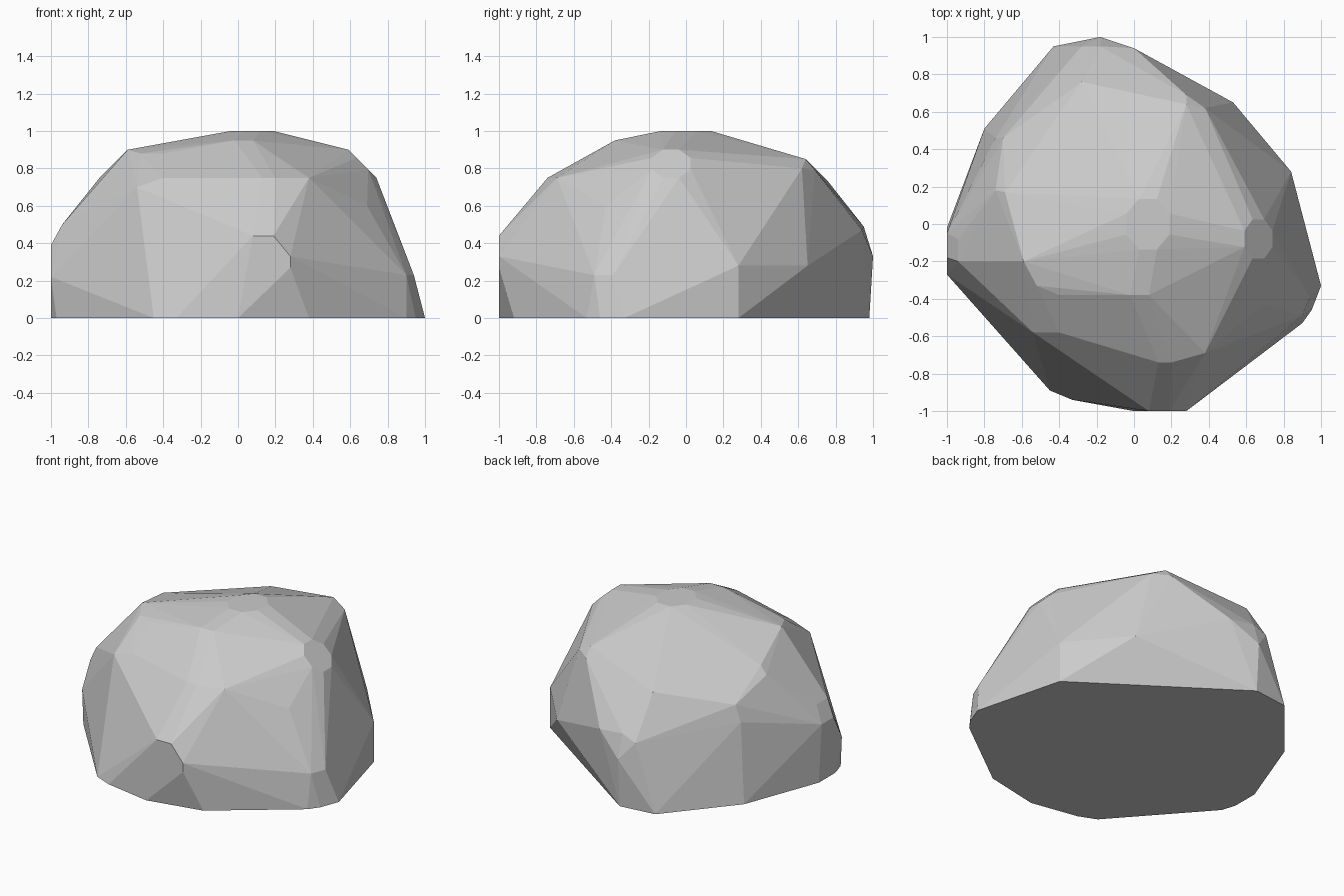
import bpy, bmesh, math

if "Cube" in bpy.data.objects:
    bpy.data.objects.remove(bpy.data.objects["Cube"])


def facet(cx, cy, cz, rx, ry, slope=0.0, n=8):
    """Small eight-sided chipped facet, optionally tilted along x."""
    pts = []
    for i in range(n):
        a = (i + 0.5) * 2 * math.pi / n
        dx = rx * math.cos(a) / math.cos(math.pi / n)
        dy = ry * math.sin(a) / math.cos(math.pi / n)
        pts.append((cx + dx, cy + dy, cz - slope * dx))
    return pts


# Flat base outline
base = [(-1, -.02), (-1, -.2), (-.97, -.3), (-.68, -.62), (-.45, -.89),
        (-.33, -.94), (0, -1), (.38, -.92), (.9, -.53), (.95, -.46),
        (1, -.33), (.84, .28), (-.18, .98), (-.43, .95), (-.8, .51)]

# Corners of the broken faces, side by side
front = [(.08, -1, .44), (.19, -1, .44), (.28, -1, .33), (.28, -1, .27),
         (.13, -.74, .75), (.2, -.74, .75), (.38, -.69, .75),
         (-.02, -.38, .95), (.08, -.38, .95), (-.4, -.58, .75),
         (-.54, -.58, .7), (-.52, -.33, .88), (-.4, -.38, .88)]
left = [(-1, -.27, .22), (-1, -.18, .39), (-1, -.05, .39),
        (-.94, -.2, .5), (-.94, -.08, .5), (-.59, -.2, .9),
        (-.69, .17, .8), (-.74, .18, .75), (-.7, .46, .64), (-.74, .46, .53)]
back = [(-.18, 1, .33), (-.18, .95, .49), (-.28, .95, .45), (0, .94, .47),
        (-.28, .76, .73), (.28, .64, .85), (.28, .69, .79), (.38, .62, .8)]
right = [(.53, .65, .28), (.84, .28, .28), (.94, -.39, .23),
         (.9, -.49, .23), (.69, -.43, .6)]

summit = facet(.075, 0, 1, .115, .135)
shoulder = facet(.665, -.08, .825, .075, .105, slope=1.0)

# Boulder: hull wrapped over the corners
bm = bmesh.new()
for p in [(x, y, 0) for x, y in base] + front + left + back + right + summit + shoulder:
    bm.verts.new(p)
hull = bmesh.ops.convex_hull(bm, input=bm.verts[:])
inner = {g for g in hull["geom_interior"] + hull["geom_unused"]
         if isinstance(g, bmesh.types.BMVert)}
bmesh.ops.delete(bm, geom=list(inner), context='VERTS')
# Merge coplanar triangles into broad flat faces
bmesh.ops.dissolve_limit(bm, angle_limit=math.radians(1), verts=bm.verts[:], edges=bm.edges[:])
bmesh.ops.recalc_face_normals(bm, faces=bm.faces[:])

mesh = bpy.data.meshes.new("boulder")
bm.to_mesh(mesh)
bm.free()
boulder = bpy.data.objects.new("boulder", mesh)
bpy.context.collection.objects.link(boulder)
